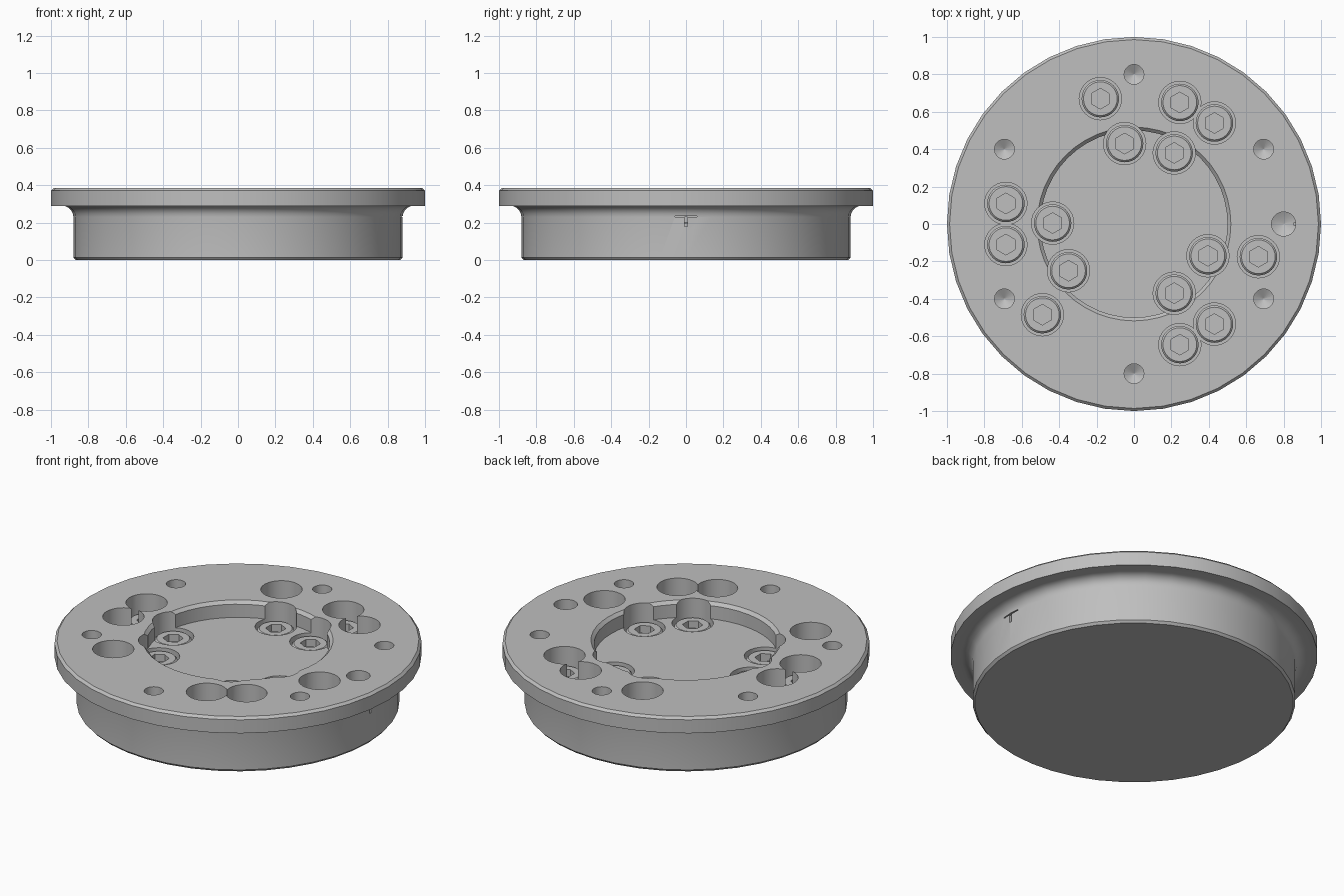
import bpy, bmesh
from math import sin, cos, tau, radians

cube = bpy.data.objects.get("Cube")
if cube:
    bpy.data.objects.remove(cube)

steel = bpy.data.materials.new("plain grey steel")
steel.use_nodes = True
grey = (0.52, 0.52, 0.52, 1)
steel.diffuse_color = grey
steel.node_tree.nodes["Principled BSDF"].inputs["Base Color"].default_value = grey


def revolve(name, profile, sides, at=(0, 0, 0)):
    """Closed solid turned about z from (radius, height) points."""
    bm = bmesh.new()
    rings = []
    for r, z in profile:
        rings.append([bm.verts.new((r * sin(tau * i / sides), r * cos(tau * i / sides), z))
                      for i in range(sides)])
    for a, b in zip(rings, rings[1:]):
        for i in range(sides):
            j = (i + 1) % sides
            bm.faces.new((a[i], a[j], b[j], b[i]))
    bm.faces.new(rings[0])
    bm.faces.new(rings[-1])
    bmesh.ops.recalc_face_normals(bm, faces=bm.faces)
    return finish(name, bm, at)


def box(name, size, at):
    bm = bmesh.new()
    bmesh.ops.create_cube(bm, size=1)
    bmesh.ops.scale(bm, vec=size, verts=bm.verts)
    return finish(name, bm, at)


def finish(name, bm, at):
    mesh = bpy.data.meshes.new(name)
    bm.to_mesh(mesh)
    bm.free()
    mesh.materials.append(steel)
    obj = bpy.data.objects.new(name, mesh)
    obj.location = at
    bpy.context.collection.objects.link(obj)
    return obj


def select(obj):
    bpy.ops.object.select_all(action='DESELECT')
    obj.select_set(True)
    bpy.context.view_layer.objects.active = obj


def cut(obj, cutter):
    mod = obj.modifiers.new("cut", 'BOOLEAN')
    mod.operation = 'DIFFERENCE'
    mod.solver = 'EXACT'
    mod.object = cutter
    select(obj)
    bpy.ops.object.modifier_apply(modifier=mod.name)
    bpy.data.objects.remove(cutter)


def smooth(obj):
    select(obj)
    bpy.ops.object.shade_smooth_by_angle(angle=radians(30))


TOP = 0.385
FLOOR = 0.288
BORE = 0.2
ABOVE = 0.45

# Flanged body: bottom chamfer, straight wall, cove and rim
cove = [(0.94 - 0.06 * cos(a), 0.23 + 0.06 * sin(a))
        for a in (tau / 4 * k / 5 for k in range(6))]
flange_body = revolve("flange_body", [(0.868, 0), (0.88, 0.014)] + cove +
                      [(1, 0.29), (1, TOP - 0.014), (0.986, TOP)], 40)

# Central recess with a chamfered lip
cut(flange_body, revolve("recess_cutter", [
    (0.5, FLOOR), (0.5, TOP - 0.018), (0.518, TOP), (0.518, ABOVE)], 48))

# Counterbores for the screws
inner = [(-0.05, 0.43), (0.215, 0.38), (-0.435, 0.005),
         (-0.35, -0.25), (0.395, -0.17), (0.215, -0.37)]
outer = [(-0.18, 0.67), (0.245, 0.65), (0.43, 0.54), (-0.685, 0.11), (-0.685, -0.11),
         (-0.49, -0.485), (0.665, -0.175), (0.43, -0.535), (0.245, -0.645)]
for x, y in inner + outer:
    cut(flange_body, revolve("bore_cutter", [(0.113, BORE), (0.113, ABOVE)], 32, (x, y, 0)))

# Drilled holes with conical ends, the one on the +x side wider
for deg in (0, 30, 90, 150, 210, 270, 330):
    r = 0.065 if deg == 0 else 0.053
    a = radians(deg)
    cut(flange_body, revolve("drill_cutter", [
        (0.002, 0.17), (r, 0.2), (r, ABOVE)], 20, (0.8 * cos(a), 0.8 * sin(a), 0)))

# Small index notch on the +x wall
cut(flange_body, box("notch_cutter", (0.05, 0.018, 0.05), (0.88, 0, 0.204)))
cut(flange_body, box("groove_cutter", (0.03, 0.12, 0.006), (0.88, 0, 0.232)))
smooth(flange_body)

# Socket head screws, sharing one mesh
screw = revolve("socket_screw", [(0.1, BORE - 0.005), (0.1, 0.268), (0.09, 0.278)], 32)
cut(screw, revolve("hex_cutter", [(0.055, 0.235), (0.055, ABOVE)], 6))
smooth(screw)
for n, (x, y) in enumerate(inner + outer):
    obj = screw if n == 0 else screw.copy()
    obj.location = (x, y, 0)
    if n:
        bpy.context.collection.objects.link(obj)
